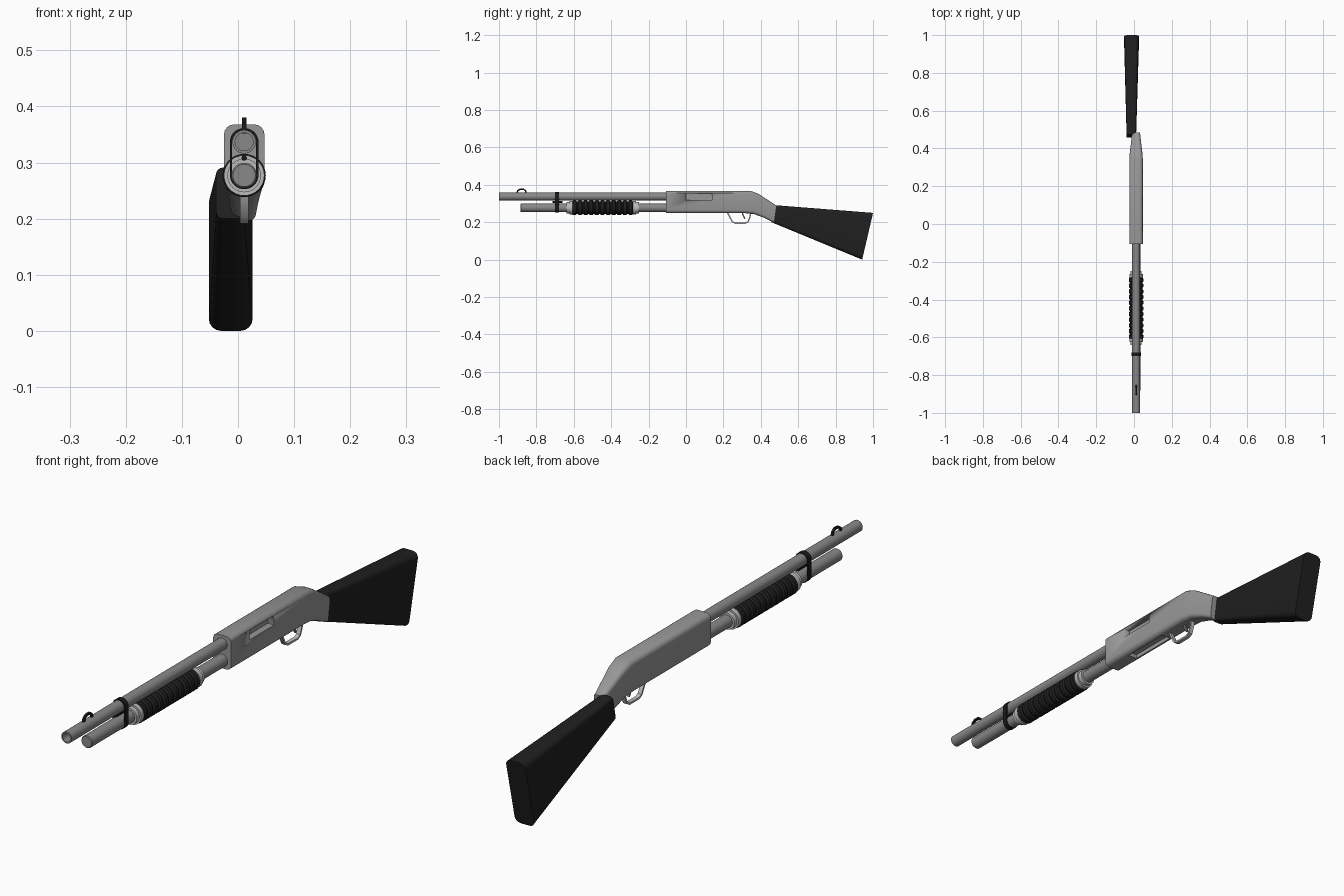
import bpy, bmesh, math
from mathutils import Vector

if "Cube" in bpy.data.objects:
    bpy.data.objects.remove(bpy.data.objects["Cube"], do_unlink=True)

CX = 0.011          # barrel line offset
BARREL_Z, TUBE_Z = 0.337, 0.277


def material(name, value):
    m = bpy.data.materials.new(name)
    m.use_nodes = True
    colour = (value, value, value, 1)
    m.diffuse_color = colour
    m.node_tree.nodes["Principled BSDF"].inputs["Base Color"].default_value = colour
    return m


receiver_grey = material("receiver grey", 0.31)
barrel_grey = material("barrel grey", 0.25)
light_steel = material("light steel", 0.5)
black_polymer = material("black polymer", 0.014)
black_metal = material("black metal", 0.01)


def finish(name, bm, mat, angle=35):
    bmesh.ops.recalc_face_normals(bm, faces=bm.faces)
    mesh = bpy.data.meshes.new(name)
    bm.to_mesh(mesh)
    bm.free()
    ob = bpy.data.objects.new(name, mesh)
    bpy.context.collection.objects.link(ob)
    if mat:
        mesh.materials.append(mat)
    bpy.ops.object.select_all(action='DESELECT')
    ob.select_set(True)
    bpy.context.view_layer.objects.active = ob
    bpy.ops.object.shade_smooth_by_angle(angle=math.radians(angle))
    return ob


def bridge(bm, a, b):
    n = len(a)
    for i in range(n):
        bm.faces.new((a[i], a[(i + 1) % n], b[(i + 1) % n], b[i]))


def lathe(name, profile, z, mat, sides=32):
    """Spin (y, radius) points round an axis along y, capping both ends."""
    bm = bmesh.new()
    rings = []
    for y, r in profile:
        angles = [2 * math.pi * i / sides for i in range(sides)]
        rings.append([bm.verts.new((CX + r * math.cos(t), y, z + r * math.sin(t))) for t in angles])
    for a, b in zip(rings, rings[1:]):
        bridge(bm, a, b)
    bm.faces.new(rings[0])
    bm.faces.new(rings[-1])
    return finish(name, bm, mat)


def loft(name, sections, mat, steps=4):
    """Skin rounded rectangles: top (y, z), bottom (y, z), centre x, half width, corner radius."""
    bm = bmesh.new()
    rings = []
    for top, bottom, cx, half, r in sections:
        top, bottom = Vector(top), Vector(bottom)
        height = (top - bottom).length
        ring = []
        for corner in range(4):
            sx = 1 if corner in (0, 3) else -1
            high = corner < 2
            for i in range(steps + 1):
                t = math.pi / 2 * (corner + i / steps)
                u = sx * (half - r) + r * math.cos(t)
                v = (height - r if high else r) + r * math.sin(t)
                p = bottom.lerp(top, v / height)
                ring.append(bm.verts.new((cx + u, p.x, p.y)))
        rings.append(ring)
    for a, b in zip(rings, rings[1:]):
        bridge(bm, a, b)
    bm.faces.new(rings[0])
    bm.faces.new(rings[-1])
    return finish(name, bm, mat, 30)


def ribbon(name, path, thick, width, place, mat, closed=False):
    """Flat strip following a 2D path; place(a, b, c) turns path and width into x, y, z."""
    bm = bmesh.new()
    pts = [Vector(p) for p in path]
    n = len(pts)
    rings = []
    for i, p in enumerate(pts):
        before = pts[i - 1] if closed or i else p
        after = pts[(i + 1) % n] if closed or i < n - 1 else p
        d = (after - before).normalized()
        off = Vector((-d.y, d.x)) * thick / 2
        corners = ((p + off, -1), (p + off, 1), (p - off, 1), (p - off, -1))
        rings.append([bm.verts.new(place(q.x, q.y, s * width / 2)) for q, s in corners])
    for a, b in zip(rings, rings[1:]):
        bridge(bm, a, b)
    if closed:
        bridge(bm, rings[-1], rings[0])
    else:
        bm.faces.new(rings[0])
        bm.faces.new(rings[-1])
    return finish(name, bm, mat)


def cut_box(target, centre, size):
    bm = bmesh.new()
    bmesh.ops.create_cube(bm, size=1)
    bmesh.ops.scale(bm, vec=size, verts=bm.verts)
    bmesh.ops.translate(bm, vec=centre, verts=bm.verts)
    cutter = finish("cutter", bm, None)
    cutter.hide_render = True
    mod = target.modifiers.new("opening", 'BOOLEAN')
    mod.object, mod.operation, mod.solver = cutter, 'DIFFERENCE', 'EXACT'
    bpy.context.view_layer.objects.active = target
    bpy.ops.object.modifier_apply(modifier=mod.name)
    bpy.data.objects.remove(cutter, do_unlink=True)


# Barrel with hollow muzzle, and magazine tube
lathe("barrel", [(-0.85, 0.016), (-1, 0.016), (-1, 0.021), (-0.09, 0.021)], BARREL_Z, barrel_grey)
lathe("magazine_tube", [(-0.885, 0.02), (-0.882, 0.0225), (-0.09, 0.0225)], TUBE_Z, barrel_grey)

# Ribbed sliding grip
RIBS, START, END = 11, -0.61, -0.28
pitch = (END - START) / RIBS
grip = []
for k in range(RIBS):
    y = START + k * pitch
    grip += [(y, 0.033), (y + pitch * 0.2, 0.0385), (y + pitch * 0.7, 0.0385), (y + pitch * 0.9, 0.033)]
grip.append((END, 0.033))
lathe("fore_grip", grip, TUBE_Z, black_polymer)

# Stepped collars at both grip ends
for name, y, way in (("front_collar", START, -1), ("rear_collar", END, 1)):
    steps = [(-0.003, 0.036), (0.014, 0.036), (0.014, 0.03), (0.03, 0.03), (0.03, 0.024)]
    lathe(name, [(y + way * d, r) for d, r in steps], TUBE_Z, light_steel)

# Receiver, tapering and dropping to the wrist
receiver = loft("receiver", [
    ((-0.107, 0.368), (-0.107, 0.248), CX, 0.036, 0.018),
    ((0.345, 0.368), (0.32, 0.248), CX, 0.036, 0.018),
    ((0.385, 0.353), (0.365, 0.243), CX, 0.033, 0.017),
    ((0.43, 0.324), (0.42, 0.223), CX, 0.027, 0.015),
    ((0.485, 0.288), (0.472, 0.197), CX, 0.021, 0.012)], receiver_grey)
cut_box(receiver, (CX + 0.036, 0.07, 0.337), (0.05, 0.14, 0.034))   # ejection port
cut_box(receiver, (CX, 0.1, 0.248), (0.036, 0.19, 0.03))            # loading port

# Stock
loft("stock", [
    ((0.475, 0.291), (0.457, 0.2), -0.014, 0.025, 0.012),
    ((1.0, 0.25), (0.942, 0.0), -0.013, 0.039, 0.022)], black_polymer)


def along_side(a, b, c):
    return (CX + c, a, b)


# Trigger guard and trigger
ribbon("trigger_guard", [(0.222, 0.252), (0.232, 0.232), (0.248, 0.202), (0.262, 0.195), (0.318, 0.195),
                         (0.332, 0.203), (0.342, 0.228), (0.346, 0.252)],
       0.007, 0.015, along_side, light_steel)
ribbon("trigger", [(0.3, 0.255), (0.305, 0.237), (0.315, 0.218)], 0.007, 0.008, along_side, barrel_grey)

# Front sight arch
ribbon("front_sight", [(-0.903, 0.355), (-0.9, 0.368), (-0.888, 0.376), (-0.868, 0.376),
                       (-0.857, 0.368), (-0.855, 0.352)],
       0.008, 0.008, along_side, black_metal)

# Band joining barrel and tube, with its clamp screw
loop = []
for i in range(24):
    t = 2 * math.pi * (i + 0.5) / 24
    z = BARREL_Z if math.sin(t) > 0 else TUBE_Z
    loop.append((CX + 0.0235 * math.cos(t), z + 0.0225 * math.sin(t)))
ribbon("barrel_band", loop, 0.004, 0.02, lambda a, b, c: (a, -0.69 + c, b), black_metal, closed=True)
lathe("band_screw", [(-0.715, 0.005), (-0.66, 0.005)], 0.308, black_metal, 10)
